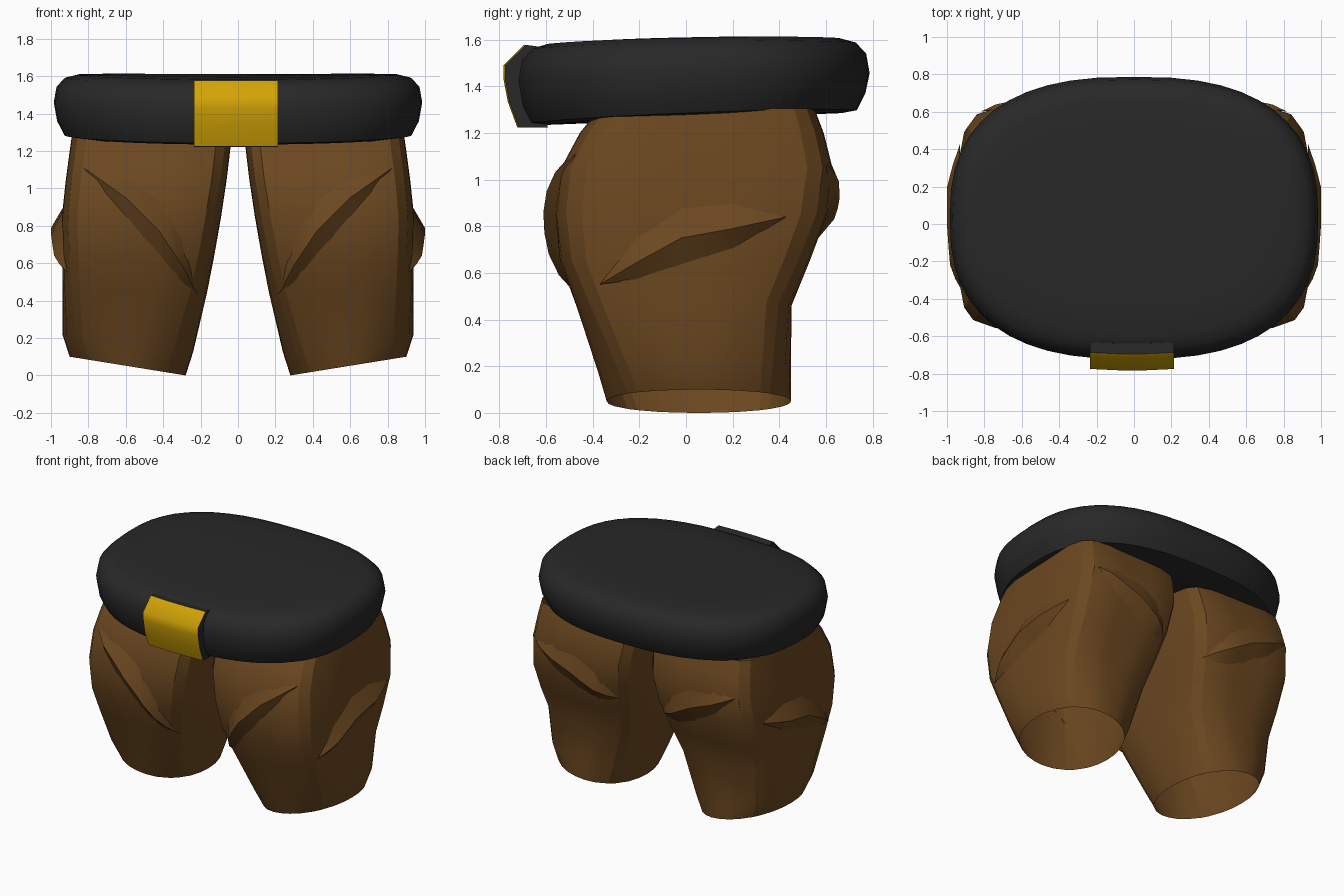
import bpy, bmesh, math

if "Cube" in bpy.data.objects:
    bpy.data.objects.remove(bpy.data.objects["Cube"])

def material(name, rgb):
    m = bpy.data.materials.new(name)
    m.diffuse_color = (*rgb, 1)
    m.use_nodes = True
    m.node_tree.nodes["Principled BSDF"].inputs["Base Color"].default_value = m.diffuse_color
    return m

BROWN = material("brown cloth", (0.148, 0.064, 0.0145))
BLACK = material("black leather", (0.021, 0.021, 0.021))
GOLD = material("gold metal", (0.65, 0.37, 0.002))

def finish(name, bm, mats, angle=35, mirror=False, normals=True):
    if normals:
        bmesh.ops.recalc_face_normals(bm, faces=bm.faces)
    me = bpy.data.meshes.new(name)
    bm.to_mesh(me)
    bm.free()
    ob = bpy.data.objects.new(name, me)
    bpy.context.collection.objects.link(ob)
    for m in mats:
        me.materials.append(m)
    bpy.ops.object.select_all(action='DESELECT')
    ob.select_set(True)
    bpy.context.view_layer.objects.active = ob
    bpy.ops.object.shade_smooth_by_angle(angle=math.radians(angle))
    if mirror:
        ob.modifiers.new("Mirror", 'MIRROR').use_mirror_merge = False
    return ob

def loft(bm, rings):
    """Skin consecutive closed rings of points with quads."""
    vs = [[bm.verts.new(p) for p in r] for r in rings]
    n = len(vs[0])
    for a, b in zip(vs, vs[1:]):
        for i in range(n):
            bm.faces.new((a[i], a[(i + 1) % n], b[(i + 1) % n], b[i]))
    return vs

# Leg sections: z, inner x, outer x, front y, back y, squareness
LEG = [(0.00, .28, .90, -.34, .45, 2.1), (0.13, .24, .937, -.375, .45, 2.5),
       (0.45, .165, .937, -.47, .452, 3.7), (0.65, .125, .94, -.54, .53, 4.4),
       (0.85, .09, .942, -.56, .605, 5.0), (1.05, .06, .92, -.535, .628, 5.4),
       (1.20, .042, .90, -.455, .59, 5.4), (1.305, .035, .885, -.37, .55, 5.4)]

def section(z):
    for a, b in zip(LEG, LEG[1:]):
        if z <= b[0]:
            t = (z - a[0]) / (b[0] - a[0])
            return [p + (q - p) * t for p, q in zip(a, b)]
    return LEG[-1]

def leg_ring(s):
    z, x0, x1, y0, y1, n = s
    cx, cy, hx, hy = (x0 + x1) / 2, (y0 + y1) / 2, (x1 - x0) / 2, (y1 - y0) / 2
    w = 0.925 * 2 ** (-1 / n)
    ring = []
    for side in range(4):                      # four bowed sides, chamfered between
        for i in range(7):
            u = w * (i / 3 - 1)
            v = (1 - abs(u) ** n) ** (1 / n)
            px, py = ((v, u), (-u, v), (-v, -u), (u, -v))[side]
            x, y = cx + px * hx, cy + py * hy
            hem = 0.1 * (x - .28) / .62 * max(0, 1 - z / .6)   # slanted hem
            ring.append((x, y, z + hem))
    return ring

# Trouser legs: open tubes with crisp corner seams
bm = bmesh.new()
rows = loft(bm, [leg_ring(s) for s in LEG])
for a, b in zip(rows, rows[1:]):
    for i in range(len(a)):
        if i % 7 in (0, 6):
            bm.edges.get((a[i], b[i])).smooth = False
finish("trouser_legs", bm, [BROWN], 32, mirror=True)

def on_leg(side, a, z, out):
    """Point on the front, back or outer side of the leg, raised by out."""
    _, x0, x1, y0, y1, n = section(z)
    if side == "outer":
        c, h, d, k = (y0 + y1) / 2, (y1 - y0) / 2, (x0 + x1) / 2, (x1 - x0) / 2
    else:
        c, h, d, k = (x0 + x1) / 2, (x1 - x0) / 2, (y0 + y1) / 2, (y1 - y0) / 2
    v = (1 - min(.95, abs((a - c) / h)) ** n) ** (1 / n)
    if side == "outer":
        return (d + k * v + out, a, z)
    return (a, d + (k * v + out) * (1 if side == "back" else -1), z)

def fold(name, side, start, mids, end):
    """Cloth fold: tapered ridge; mids hold (a, upper z, ridge z, lower z, height)."""
    keys = [(start[0], *[start[1]] * 3, .004), *mids, (end[0], *[end[1]] * 3, .004)]
    steps = [keys[0]]
    for p, q in zip(keys, keys[1:]):           # halve each span to follow the leg
        steps += [[(i + j) / 2 for i, j in zip(p, q)], q]
    bm = bmesh.new()
    tip = bm.verts.new(on_leg(side, *start, .004))
    tail = bm.verts.new(on_leg(side, *end, .004))
    rows = [[bm.verts.new(on_leg(side, a, z, o)) for z, o in ((zu, -.002), (zr, h), (zl, -.004))]
            for a, zu, zr, zl, h in steps[1:-1]]
    for i in range(2):
        bm.faces.new((tip, rows[0][i], rows[0][i + 1]))
        for p, q in zip(rows, rows[1:]):
            bm.faces.new((p[i], q[i], q[i + 1], p[i + 1]))
        bm.faces.new((rows[-1][i], tail, rows[-1][i + 1]))
    # the shell is open at the back, so orient it outwards explicitly
    bmesh.ops.recalc_face_normals(bm, faces=bm.faces)
    axis, sign = {"outer": (0, 1), "back": (1, 1), "front": (1, -1)}[side]
    if sum(f.normal[axis] * f.calc_area() for f in bm.faces) * sign < 0:
        bmesh.ops.reverse_faces(bm, faces=bm.faces)
    finish(name, bm, [BROWN], 32, mirror=True, normals=False)

fold("front_folds", "front", (.825, 1.11),
     [(.60, 1.07, .95, .84, .05), (.42, .94, .77, .63, .055), (.30, .74, .59, .50, .04)], (.215, .43))
fold("side_folds", "outer", (-.37, .55),
     [(-.22, .74, .64, .57, .045), (-.02, .88, .75, .63, .058), (.20, .90, .79, .70, .058)], (.43, .84))
fold("back_folds", "back", (.82, 1.06),
     [(.66, 1.08, .99, .90, .035), (.48, 1.06, .92, .78, .045), (.32, .96, .83, .73, .04)], (.17, .76))

# Belt: rounded slab that rises slightly to the back and dips in the middle
def belt_ring(inset, z, n=2.55, count=48):
    ring = []
    for i in range(count):
        t = 2 * math.pi * i / count
        c, s = math.cos(t), math.sin(t)
        x = (.985 - inset) * math.copysign(abs(c) ** (2 / n), c)
        y = .032 + (.755 - inset) * math.copysign(abs(s) ** (2 / n), s)
        tilt = .02 if z > 1.4 else .04
        ring.append((x, y, z + tilt * y + .02 * x * x))
    return ring

bm = bmesh.new()
rows = loft(bm, [belt_ring(*r) for r in ((.30, 1.258), (.12, 1.258), (.055, 1.268), (.018, 1.34),
                                        (0, 1.44), (.015, 1.525), (.06, 1.573), (.13, 1.593), (.30, 1.60))])
bm.faces.new(rows[0])
bm.faces.new(rows[-1])
finish("belt", bm, [BLACK], 50)

# Buckle: bent block with a gold front and dark sides
PROFILE = [(-.64, 1.57), (-.695, 1.577), (-.783, 1.49), (-.783, 1.43), (-.765, 1.335),
           (-.724, 1.224), (-.60, 1.222)]
bm = bmesh.new()
cols = []
for x in (-.235, -.085, .065, .215):
    bow = .008 * ((x + .01) / .225) ** 2
    cols.append([bm.verts.new((x, y + bow, z)) for y, z in PROFILE])
n = len(PROFILE)
for a, b in zip(cols, cols[1:]):
    for i in range(n):
        f = bm.faces.new((a[i], a[(i + 1) % n], b[(i + 1) % n], b[i]))
        f.material_index = 1 if 1 <= i <= 4 else 0
bm.faces.new(cols[0])
bm.faces.new(cols[-1])
finish("buckle", bm, [BLACK, GOLD], 49)
